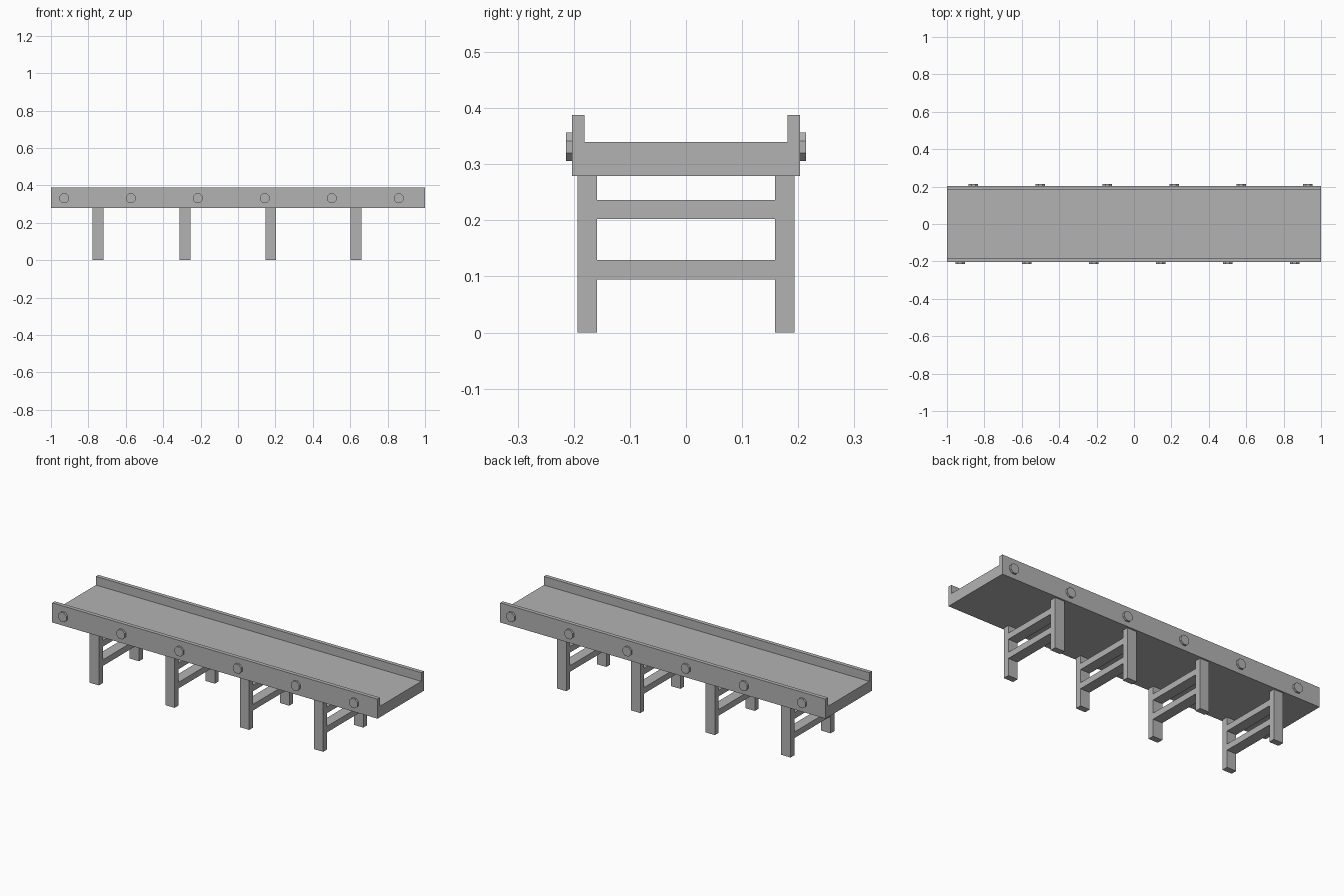
import bpy
import bmesh
import math
from mathutils import Matrix, Vector

cube = bpy.data.objects.get("Cube")
if cube:
    bpy.data.objects.remove(cube, do_unlink=True)

grey = bpy.data.materials.new("plain_grey")
grey.use_nodes = True
grey.diffuse_color = (0.45, 0.45, 0.45, 1)
grey.node_tree.nodes["Principled BSDF"].inputs["Base Color"].default_value = (0.45, 0.45, 0.45, 1)


def add_object(name, bm):
    bmesh.ops.recalc_face_normals(bm, faces=bm.faces)
    mesh = bpy.data.meshes.new(name)
    bm.to_mesh(mesh)
    bm.free()
    mesh.materials.append(grey)
    obj = bpy.data.objects.new(name, mesh)
    bpy.context.collection.objects.link(obj)
    return obj


def extrude_x(name, loop, x0, x1):
    """Extrude a (y, z) outline along x."""
    bm = bmesh.new()
    face = bm.faces.new([bm.verts.new((x0, y, z)) for y, z in loop])
    result = bmesh.ops.extrude_face_region(bm, geom=[face])
    verts = [v for v in result["geom"] if isinstance(v, bmesh.types.BMVert)]
    bmesh.ops.translate(bm, verts=verts, vec=(x1 - x0, 0, 0))
    return add_object(name, bm)


def rect(y0, y1, z0, z1):
    return [(y0, z0), (y1, z0), (y1, z1), (y0, z1)]


# Long trough with a raised lip on each side
half = [(0.203, 0.279), (0.203, 0.388), (0.181, 0.388), (0.181, 0.34)]
extrude_x("trough", half + [(-y, z) for y, z in reversed(half)], -1, 1)

# Trestles: two legs joined by two crossbars
for i, x in enumerate((-0.749, -0.283, 0.175, 0.63), 1):
    x0, x1 = x - 0.029, x + 0.029
    extrude_x(f"left_leg_{i}", rect(0.159, 0.193, 0, 0.279), x0, x1)
    extrude_x(f"right_leg_{i}", rect(-0.193, -0.159, 0, 0.279), x0, x1)
    for label, z in (("lower", 0.095), ("upper", 0.202)):
        extrude_x(f"{label}_crossbar_{i}", rect(-0.159, 0.159, z, z + 0.034), x0, x1)

# Octagonal bolts, the back row being the front row turned half a circle
for label, side in (("front", 1), ("back", -1)):
    for i in range(6):
        bm = bmesh.new()
        bmesh.ops.create_cone(bm, cap_ends=True, segments=8, radius1=0.0276, radius2=0.0276, depth=0.016)
        centre = Vector((side * (-0.93 + 0.3577 * i), -side * 0.206, 0.331))
        bm.transform(Matrix.Translation(centre) @ Matrix.Rotation(math.pi / 2, 4, "X")
                     @ Matrix.Rotation(math.pi / 8, 4, "Z"))
        add_object(f"{label}_bolt_{i + 1}", bm)
